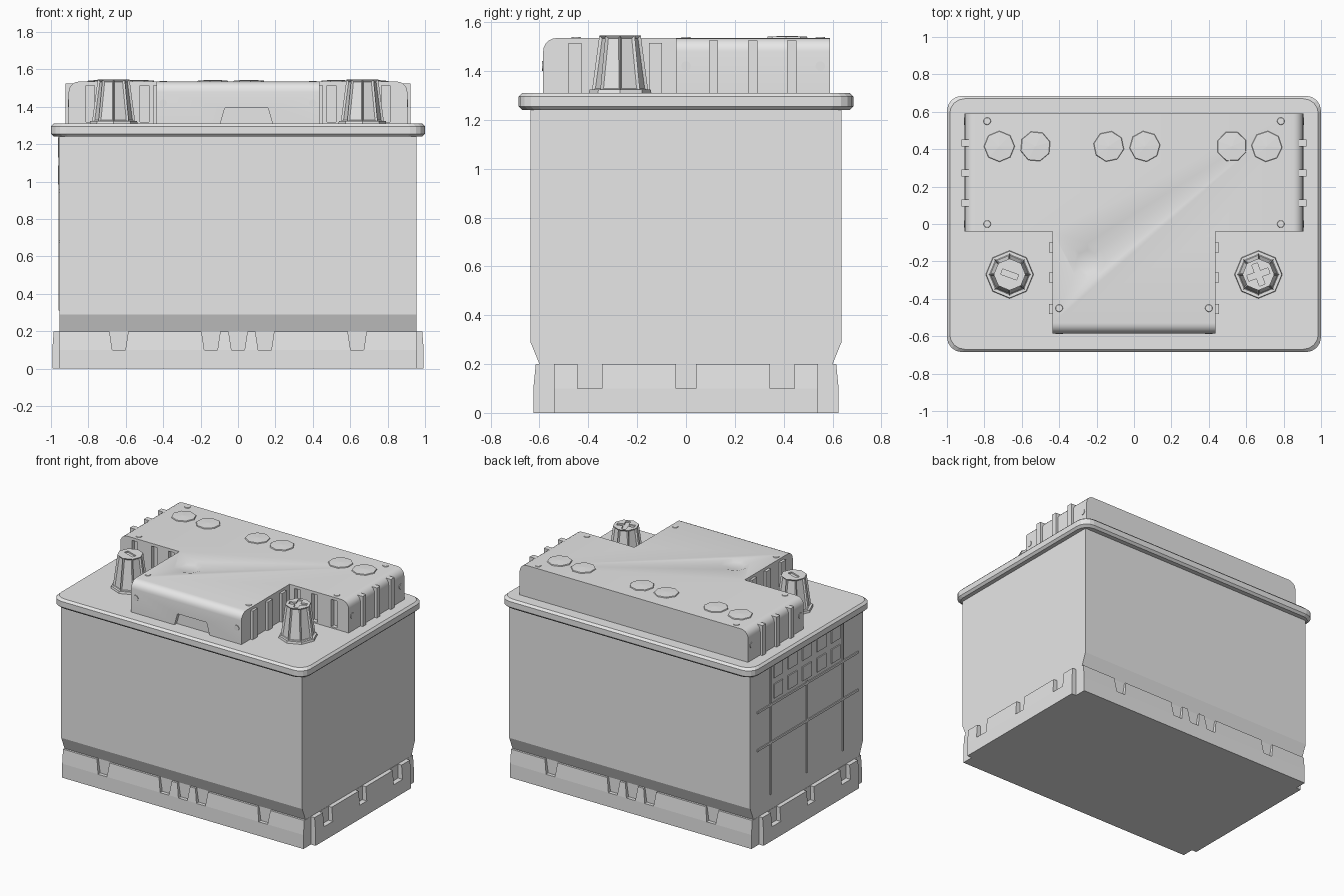
import bpy, bmesh, math
from mathutils import Matrix, Vector

if "Cube" in bpy.data.objects:
    bpy.data.objects.remove(bpy.data.objects["Cube"], do_unlink=True)

grey = bpy.data.materials.new("light_grey_plastic")
grey.use_nodes = True
COLOUR = (0.8, 0.8, 0.8, 1)
grey.diffuse_color = COLOUR
grey.node_tree.nodes["Principled BSDF"].inputs["Base Color"].default_value = COLOUR


def finish(name, bm):
    bmesh.ops.recalc_face_normals(bm, faces=bm.faces)
    mesh = bpy.data.meshes.new(name)
    bm.to_mesh(mesh)
    bm.free()
    mesh.materials.append(grey)
    ob = bpy.data.objects.new(name, mesh)
    bpy.context.collection.objects.link(ob)
    return ob


def add_prism(bm, pts, axis, lo, hi):
    """Extrude a 2D outline along x, y or z; returns the new vertices."""
    place = {"x": lambda a, b, c: (c, a, b),
             "y": lambda a, b, c: (a, c, b),
             "z": lambda a, b, c: (a, b, c)}[axis]
    low = [bm.verts.new(place(a, b, lo)) for a, b in pts]
    high = [bm.verts.new(place(a, b, hi)) for a, b in pts]
    bm.faces.new(low[::-1])
    bm.faces.new(high)
    n = len(pts)
    for i in range(n):
        j = (i + 1) % n
        bm.faces.new((low[i], low[j], high[j], high[i]))
    return low + high


def rect(a0, a1, b0, b1):
    return [(a0, b0), (a1, b0), (a1, b1), (a0, b1)]


def outline(hx, hy, r, steps=4):
    """Rectangle outline, with rounded corners when r is set."""
    if not r:
        return rect(-hx, hx, -hy, hy)
    pts = []
    for k, (sx, sy) in enumerate(((1, 1), (-1, 1), (-1, -1), (1, -1))):
        for s in range(steps + 1):
            t = math.pi / 2 * (k + s / steps)
            pts.append((sx * (hx - r) + r * math.cos(t), sy * (hy - r) + r * math.sin(t)))
    return pts


def loft(name, rings, r=0):
    """Stack of rectangles (half x, half y, z) skinned into a solid."""
    bm = bmesh.new()
    loops = [[bm.verts.new((x, y, z)) for x, y in outline(hx, hy, r)] for hx, hy, z in rings]
    n = len(loops[0])
    for a, b in zip(loops, loops[1:]):
        for i in range(n):
            j = (i + 1) % n
            bm.faces.new((a[i], a[j], b[j], b[i]))
    bm.faces.new(loops[0][::-1])
    bm.faces.new(loops[-1])
    return finish(name, bm)


def cut(ob, bm):
    cutter = finish("cutter", bm)
    cutter.hide_render = True
    mod = ob.modifiers.new("cut", "BOOLEAN")
    mod.operation, mod.solver, mod.object = "DIFFERENCE", "EXACT", cutter
    bpy.context.view_layer.objects.active = ob
    bpy.ops.object.modifier_apply(modifier=mod.name)
    bpy.data.objects.remove(cutter, do_unlink=True)


def smooth(ob):
    bpy.ops.object.select_all(action="DESELECT")
    ob.select_set(True)
    bpy.context.view_layer.objects.active = ob
    bpy.ops.object.shade_smooth_by_angle(angle=math.radians(30))


def add_cone(bm, r1, r2, z0, z1, x, y, sides=8, turn=0):
    m = Matrix.Translation((x, y, (z0 + z1) / 2)) @ Matrix.Rotation(turn, 4, "Z")
    return bmesh.ops.create_cone(bm, cap_ends=True, segments=sides, radius1=r1,
                                 radius2=r2, depth=z1 - z0, matrix=m)["verts"]


# Case with a tapered foot
loft("case", [(0.955, 0.6, 0.01), (0.955, 0.6, 0.2), (0.955, 0.637, 0.29), (0.955, 0.637, 1.26)])

# Skirt around the foot, notched at front and back
skirt = loft("base_skirt", [(0.956, 0.625, 0), (0.956, 0.625, 0.1), (0.956, 0.615, 0.2)])
bm = bmesh.new()
for x in (-0.637, -0.145, 0, 0.143, 0.637):
    for lo, hi in ((-0.7, -0.598), (0.598, 0.7)):
        add_prism(bm, [(x - 0.035, 0.1), (x + 0.035, 0.1), (x + 0.053, 0.22), (x - 0.053, 0.22)],
                  "y", lo, hi)
cut(skirt, bm)

# Hold-down ledges on the two ends
ledges = loft("end_ledges", [(0.993, 0.54, 0), (0.993, 0.54, 0.1), (0.985, 0.54, 0.2)])
bm = bmesh.new()
for y, half in ((-0.395, 0.05), (0, 0.04), (0.395, 0.05)):
    for lo, hi in ((-1.1, -0.957), (0.957, 1.1)):
        add_prism(bm, rect(y - half, y + half, 0.1, 0.25), "x", lo, hi)
cut(ledges, bm)

# Lid flange
loft("lid_flange", [(0.985, 0.67, 1.24), (1, 0.685, 1.255), (1, 0.685, 1.295), (0.985, 0.67, 1.31)],
     r=0.08)

# T-shaped lid housing with rounded ends and front
TOP = 1.535
bm = bmesh.new()
add_prism(bm, [(-0.905, 0.59), (-0.905, -0.04), (-0.437, -0.04), (-0.437, -0.585),
               (0.437, -0.585), (0.437, -0.04), (0.905, -0.04), (0.905, 0.59)], "z", 1.3, TOP)
bm.edges.ensure_lookup_table()
soft = []
for e in bm.edges:
    a, b = (v.co for v in e.verts)
    if min(a.z, b.z) > 1.5:
        mid = (a + b) / 2
        if abs(mid.x) > 0.9 or mid.y < -0.5:
            soft.append(e)
bmesh.ops.bevel(bm, geom=soft, offset=0.055, segments=5, profile=0.5, affect="EDGES")
housing = finish("lid_housing", bm)
bm = bmesh.new()
for s in (-1, 1):
    for x in (0.5, 0.635, 0.79):
        add_prism(bm, rect(s * x - 0.023, s * x + 0.023, 1.32, 1.515), "y", -0.1, -0.01)
add_prism(bm, [(-0.1, 1.29), (0.19, 1.29), (0.16, 1.395), (-0.07, 1.395)], "y", -0.7, -0.56)
add_cone(bm, 0.06, 0.1, TOP - 0.012, TOP + 0.001, -0.25, -0.2)
cut(housing, bm)
smooth(housing)

# Ribs on the housing ends and beside the front block
bm = bmesh.new()
for s in (-1, 1):
    for y in (0.113, 0.273, 0.433):
        x0, x1 = sorted((s * 0.875, s * 0.923))
        add_prism(bm, rect(y - 0.019, y + 0.019, 1.3, 1.525), "x", x0, x1)
    for y in (-0.455, -0.285, -0.125):
        x0, x1 = sorted((s * 0.43, s * 0.455))
        add_prism(bm, rect(y - 0.027, y + 0.027, 1.3, 1.515), "x", x0, x1)
finish("housing_ribs", bm)

# Small round moulding marks on top, front and ends
bm = bmesh.new()
for s in (-1, 1):
    for x, y in ((0.785, 0.55), (0.785, 0), (0.4, -0.45)):
        add_cone(bm, 0.022, 0.018, TOP - 0.004, TOP + 0.004, s * x, y, 12)
    ring = [(0.02 * math.cos(k * math.pi / 6), 0.02 * math.sin(k * math.pi / 6)) for k in range(12)]
    add_prism(bm, [(a + s * 0.4, b + 1.42) for a, b in ring], "y", -0.589, -0.58)
    for y in (0, 0.55):
        x0, x1 = sorted((s * 0.9, s * 0.909))
        add_prism(bm, [(a + y, b + 1.42) for a, b in ring], "x", x0, x1)
finish("moulding_marks", bm)

# Filler caps with shallow domed tops
bm = bmesh.new()
for i, x in enumerate((-0.72, -0.527, -0.135, 0.058, 0.523, 0.71)):
    add_cone(bm, 0.085, 0.08, 1.53, 1.541, x, 0.415, turn=0.3 * i)
lids = [f for f in bm.faces if len(f.verts) == 8 and f.calc_center_median().z > 1.54]
bmesh.ops.poke(bm, faces=lids, offset=0.003)
finish("filler_caps", bm)

# Terminals: collar, tapered post with inset panels, engraved sign
Y = -0.27


def bar(w, h):
    return rect(-w, w, -h, h)


def cross(w, h):
    return [(-w, -h), (-h, -h), (-h, -w), (h, -w), (h, -h), (w, -h),
            (w, h), (h, h), (h, w), (-h, w), (-h, h), (-w, h)]


for side, x, sign in (("right", -0.665, bar(0.045, 0.015)), ("left", 0.665, cross(0.06, 0.016))):
    bm = bmesh.new()
    add_cone(bm, 0.13, 0.125, 1.3, 1.325, x, Y)
    finish(side + "_terminal_collar", bm)
    bm = bmesh.new()
    add_cone(bm, 0.115, 0.085, 1.32, 1.545, x, Y)
    panels = [f for f in bm.faces if len(f.verts) == 4]
    bmesh.ops.inset_individual(bm, faces=panels, thickness=0.014, depth=-0.01)
    post = finish(side + "_terminal_post", bm)
    bm = bmesh.new()
    verts = add_prism(bm, sign, "z", 1.535, 1.56)
    turn = math.radians(-20 if side == "right" else 20)
    bmesh.ops.transform(bm, verts=verts,
                        matrix=Matrix.Translation(Vector((x, Y, 0))) @ Matrix.Rotation(turn, 4, "Z"))
    cut(post, bm)

# Raised grid and two rows of small panels on one end of the case
bm = bmesh.new()
for y in (-0.41, 0, 0.41):
    add_prism(bm, rect(y - 0.008, y + 0.008, 0.31, 0.97 if y == 0 else 1.24), "x", -0.961, -0.95)
for z in (0.68, 0.95):
    add_prism(bm, rect(-0.58, 0.56, z - 0.008, z + 0.008), "x", -0.961, -0.95)
finish("end_grid", bm)
bm = bmesh.new()
for i in range(5):
    y = 0.325 - 0.1625 * i
    for z0, z1 in ((0.985, 1.085), (1.13, 1.235)):
        add_prism(bm, rect(y - 0.05, y + 0.05, z0, z1), "x", -0.963, -0.95)
finish("end_panels", bm)
